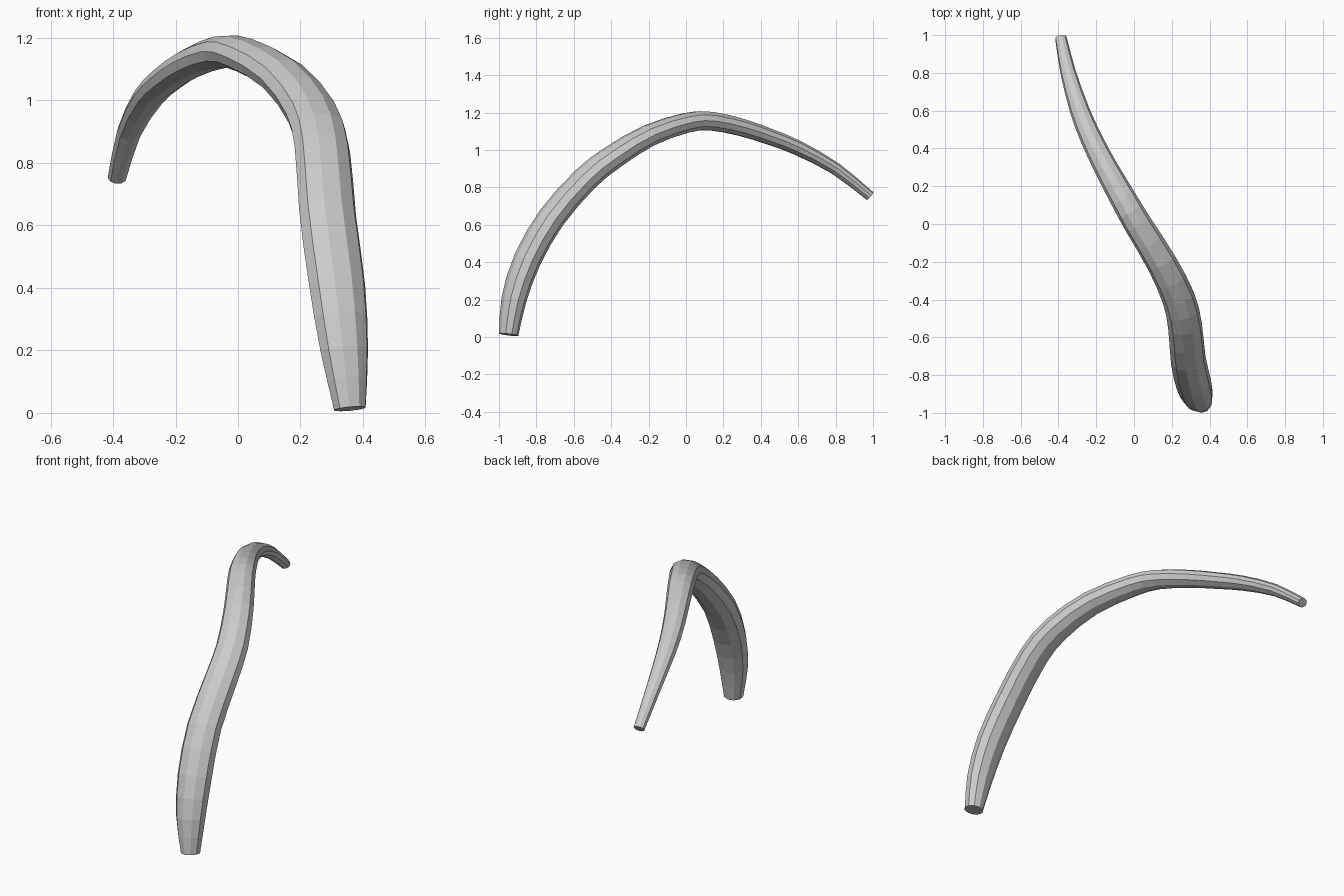
import bpy, bmesh, math
from mathutils import Vector

cube = bpy.data.objects.get("Cube")
if cube:
    bpy.data.objects.remove(cube, do_unlink=True)

SIDES = 10
STEPS = 2          # rings per path span
ACROSS = Vector((0.95, 0.3, 0))   # wide direction of the oval section

# Centre line: x, y, z, half width, half depth
PATH = [
    (0.358, -0.948, 0.013, 0.053, 0.052),
    (0.34, -0.92, 0.2, 0.08, 0.066),
    (0.317, -0.85, 0.41, 0.094, 0.072),
    (0.287, -0.72, 0.637, 0.094, 0.072),
    (0.27, -0.54, 0.843, 0.091, 0.069),
    (0.235, -0.39, 0.962, 0.087, 0.066),
    (0.143, -0.2, 1.077, 0.08, 0.06),
    (0.02, 0.0, 1.145, 0.074, 0.055),
    (-0.055, 0.13, 1.155, 0.07, 0.052),
    (-0.15, 0.3, 1.12, 0.063, 0.048),
    (-0.225, 0.45, 1.07, 0.058, 0.044),
    (-0.287, 0.6, 1.01, 0.052, 0.04),
    (-0.348, 0.8, 0.9, 0.041, 0.033),
    (-0.387, 0.984, 0.754, 0.031, 0.027),
]


def smooth_path(points):
    """Catmull-Rom through every control point."""
    p = [Vector(q) for q in points]
    p = [2 * p[0] - p[1]] + p + [2 * p[-1] - p[-2]]
    out = []
    for i in range(1, len(p) - 2):
        a, b, c, d = p[i - 1:i + 3]
        for s in range(STEPS):
            t = s / STEPS
            out.append(0.5 * (2 * b + (c - a) * t + (2 * a - 5 * b + 4 * c - d) * t ** 2
                              + (3 * b - a - 3 * c + d) * t ** 3))
    return out + [p[-2]]


# Loft oval rings along the centre line
bm = bmesh.new()
samples = smooth_path(PATH)
centres = [Vector(s[:3]) for s in samples]
rings = []
for i, s in enumerate(samples):
    along = (centres[min(i + 1, len(centres) - 1)] - centres[max(i - 1, 0)]).normalized()
    side = (ACROSS - along * ACROSS.dot(along)).normalized()
    outward = side.cross(along)
    ring = []
    for k in range(SIDES):
        a = math.tau * k / SIDES
        ring.append(bm.verts.new(centres[i] + side * math.cos(a) * s[3]
                                 + outward * math.sin(a) * s[4]))
    rings.append(ring)
for lower, upper in zip(rings, rings[1:]):
    for k in range(SIDES):
        n = (k + 1) % SIDES
        bm.faces.new((lower[k], lower[n], upper[n], upper[k]))

# End caps
bm.faces.new(rings[0])
bm.faces.new(rings[-1])
bmesh.ops.recalc_face_normals(bm, faces=bm.faces)

mesh = bpy.data.meshes.new("curved_stem")
bm.to_mesh(mesh)
bm.free()
stem = bpy.data.objects.new("curved_stem", mesh)
bpy.context.collection.objects.link(stem)

# Plain grey finish
grey = bpy.data.materials.new("light_grey")
grey.use_nodes = True
colour = (0.6, 0.6, 0.6, 1)
grey.diffuse_color = colour
grey.node_tree.nodes["Principled BSDF"].inputs["Base Color"].default_value = colour
mesh.materials.append(grey)
